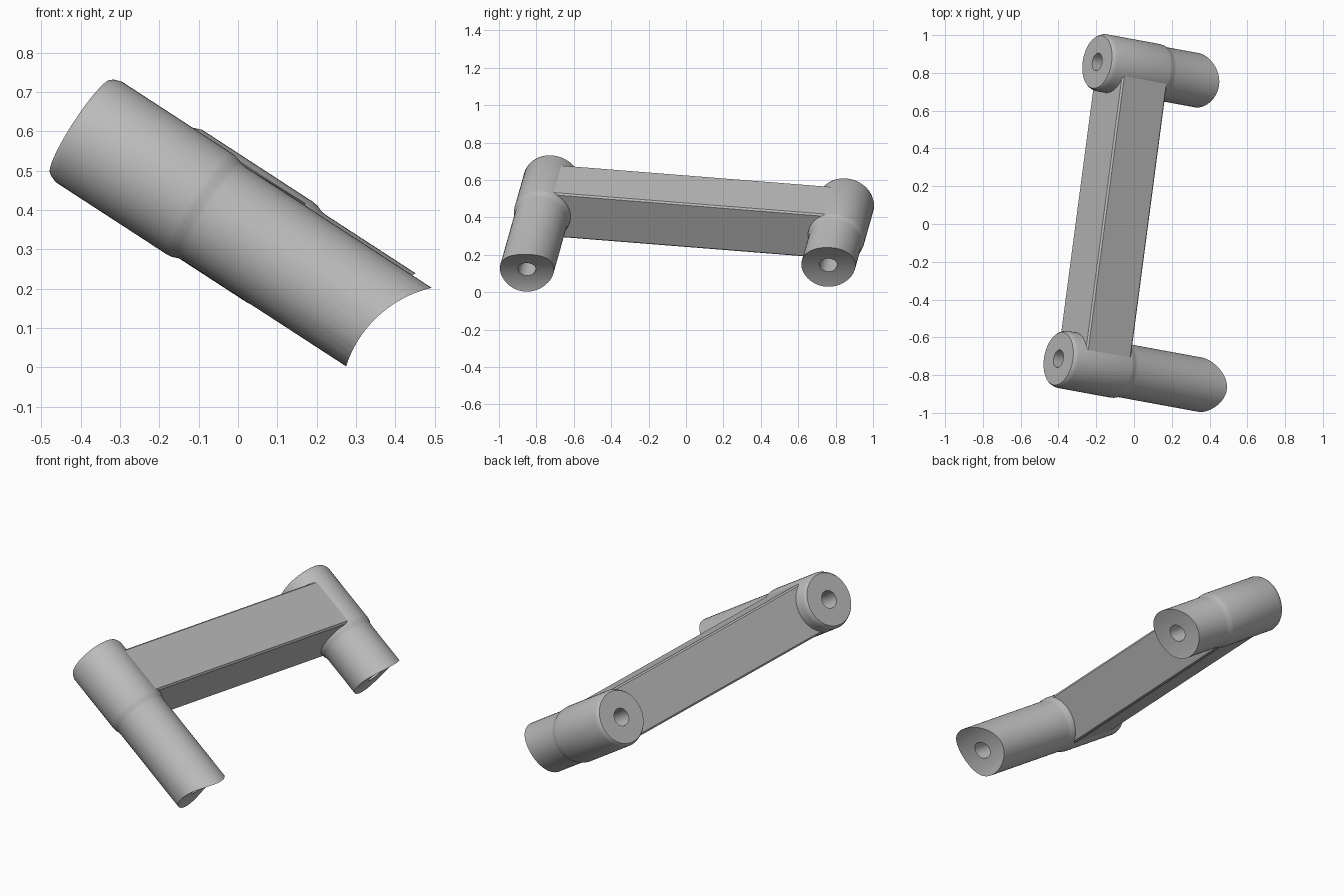
import bpy
import bmesh
import math
from mathutils import Matrix, Vector

old = bpy.data.objects.get("Cube")
if old:
    bpy.data.objects.remove(old, do_unlink=True)

grey = bpy.data.materials.new("plain grey")
grey.use_nodes = True
colour = (0.5, 0.5, 0.5, 1)
grey.diffuse_color = colour
grey.node_tree.nodes["Principled BSDF"].inputs["Base Color"].default_value = colour

# Shared frame: posts run along "axis", the bar runs along "span"
front_start = Vector((-0.40, -0.713, 0.612))
back_start = Vector((-0.195, 0.858, 0.489))
axis = Vector((0.829, -0.152, -0.539)).normalized()
span = back_start - front_start
length = span.length
up = axis.cross(span).normalized()
side = up.cross(axis).normalized()


def frame(origin):
    m = Matrix((axis, side, up)).transposed().to_4x4()
    m.translation = origin
    return m


def make_object(name, bm, matrix):
    bm.transform(matrix)
    bmesh.ops.recalc_face_normals(bm, faces=bm.faces)
    mesh = bpy.data.meshes.new(name)
    bm.to_mesh(mesh)
    bm.free()
    mesh.materials.append(grey)
    obj = bpy.data.objects.new(name, mesh)
    bpy.context.collection.objects.link(obj)
    return obj


def select_only(obj):
    bpy.ops.object.select_all(action="DESELECT")
    obj.select_set(True)
    bpy.context.view_layer.objects.active = obj


def smooth(obj):
    select_only(obj)
    bpy.ops.object.shade_smooth_by_angle(angle=math.radians(35))


def post(name, origin, reach, saddle, radius, segments=56):
    """Bored, stepped post whose far end is hollowed to sit on a round tube."""
    bore, thick, thin = 0.047, 0.153, 0.143
    profile = [(0, bore), (0, 0.141), (0.008, 0.147), (0.025, thick),
               (0.365, thick), (0.38, 0.151), (0.395, 0.145), (0.41, thin),
               (reach, thin), (reach, bore)]
    bm = bmesh.new()
    rings = []
    for i in range(segments):
        a = math.tau * i / segments
        rings.append([bm.verts.new((v, r * math.cos(a), r * math.sin(a)))
                      for v, r in profile])
    n = len(profile)
    for i in range(segments):
        p, q = rings[i], rings[(i + 1) % segments]
        for j in range(n):
            k = (j + 1) % n
            bm.faces.new((p[j], p[k], q[k], q[j]))
    obj = make_object(name, bm, frame(origin))

    # Saddle cut by a cylinder lying front to back
    bm = bmesh.new()
    bmesh.ops.create_cone(bm, cap_ends=True, segments=128, radius1=radius,
                          radius2=radius, depth=0.8)
    place = Matrix.Translation((saddle[0], origin.y, saddle[1]))
    cutter = make_object("saddle_cutter", bm, place @ Matrix.Rotation(math.pi / 2, 4, "X"))
    cutter.hide_render = True
    select_only(obj)
    mod = obj.modifiers.new("saddle", "BOOLEAN")
    mod.operation = "DIFFERENCE"
    mod.solver = "EXACT"
    mod.object = cutter
    bpy.ops.object.modifier_apply(modifier=mod.name)
    bpy.data.objects.remove(cutter, do_unlink=True)
    smooth(obj)


post("front_post", front_start, 1.0, (0.56, -0.09), 0.30)
post("back_post", back_start, 0.72, (0.696, -0.197), 0.50)

# Rectangular bar whose ends stop inside the post walls
bm = bmesh.new()
bmesh.ops.create_cube(bm, size=1)
bmesh.ops.scale(bm, vec=(0.285, length - 0.104, 0.28), verts=bm.verts)
bmesh.ops.translate(bm, vec=(0.2225, length / 2, 0), verts=bm.verts)
long_edges = [e for e in bm.edges
              if abs(e.verts[0].co.y - e.verts[1].co.y) > 0.5]
bmesh.ops.bevel(bm, geom=long_edges, offset=0.009, segments=1, affect="EDGES")
make_object("cross_bar", bm, frame(front_start))
